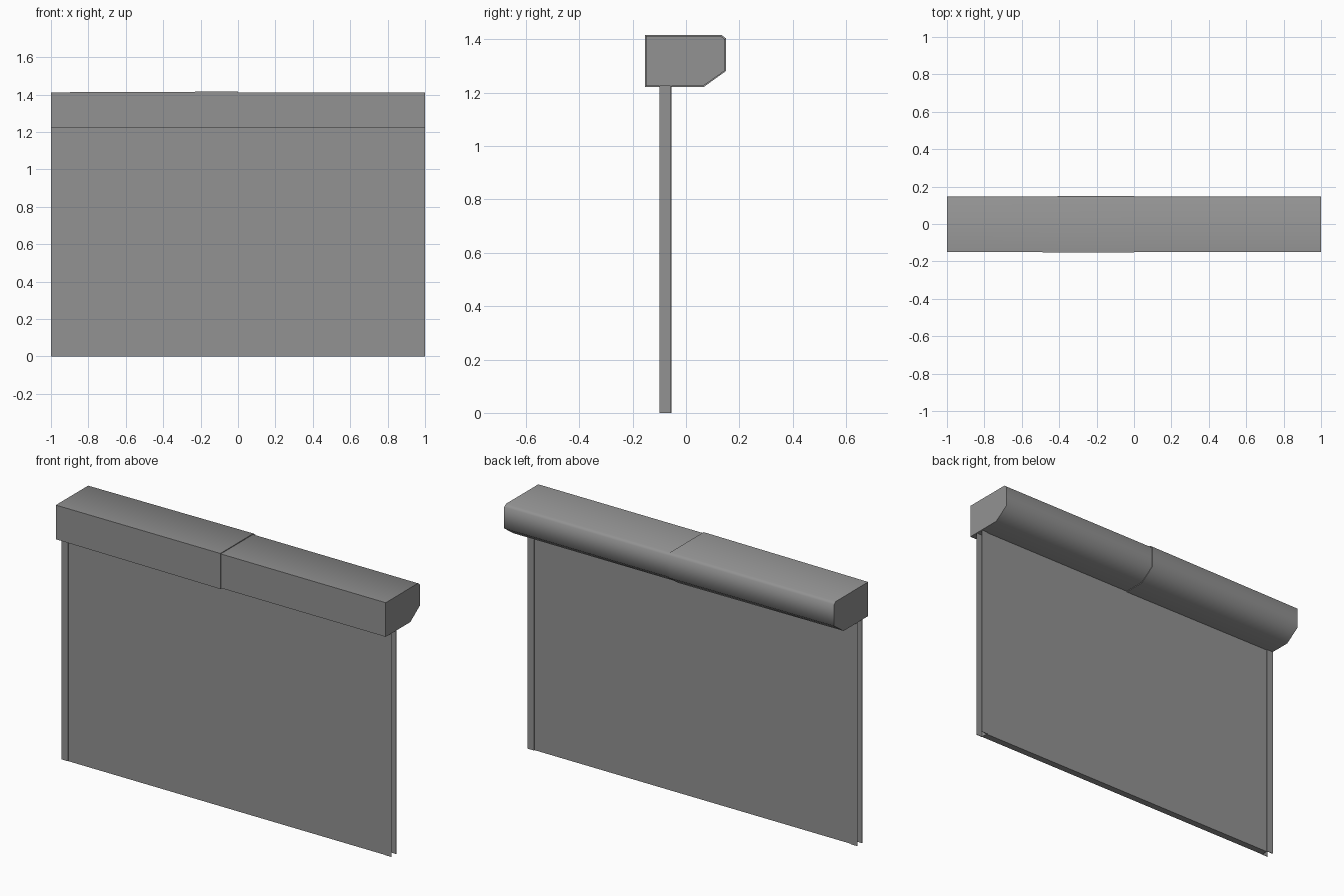
import bpy, bmesh, math

if "Cube" in bpy.data.objects:
    bpy.data.objects.remove(bpy.data.objects["Cube"])

grey = bpy.data.materials.new("shutter_grey")
grey.diffuse_color = (0.29, 0.29, 0.29, 1)
grey.use_nodes = True
grey.node_tree.nodes["Principled BSDF"].inputs["Base Color"].default_value = grey.diffuse_color


def finish(name, bm, smooth=False):
    bmesh.ops.recalc_face_normals(bm, faces=bm.faces[:])
    me = bpy.data.meshes.new(name)
    bm.to_mesh(me)
    bm.free()
    me.materials.append(grey)
    ob = bpy.data.objects.new(name, me)
    bpy.context.collection.objects.link(ob)
    if smooth:
        bpy.ops.object.select_all(action='DESELECT')
        ob.select_set(True)
        bpy.context.view_layer.objects.active = ob
        bpy.ops.object.shade_smooth_by_angle(angle=math.radians(60))
    return ob


def loft(name, rings, smooth=False):
    """Closed solid through two rings of 3D points."""
    bm = bmesh.new()
    a, b = [[bm.verts.new(p) for p in r] for r in rings]
    bm.faces.new(a)
    bm.faces.new(b)
    for i in range(len(a)):
        j = (i + 1) % len(a)
        bm.faces.new((a[i], a[j], b[j], b[i]))
    return finish(name, bm, smooth)


# Housing cross-section (y, z), chamfered towards the back
profile = [(-0.149, 1.225), (0.064, 1.225), (0.146, 1.283),
           (0.146, 1.400), (0.130, 1.412), (-0.149, 1.412)]


def section(x, grow):
    cy, cz = -0.0015, 1.3185
    ky, kz = 1 + grow / 0.1475, 1 + grow / 0.0935
    return [(x, cy + (y - cy) * ky, cz + (z - cz) * kz) for y, z in profile]


# Housing: straight right half, left half flaring slightly to the centre seam
loft("housing_right", [section(0, 0), section(1, 0)], True)
loft("housing_left", [section(-1, 0), section(0, 0.004)], True)

# Guide rails: U channels opening outwards
T = 0.003
Y0, Y1, XI, XO = -0.10, -0.055, 0.96, 1.0
channel = [(XI, Y0), (XO, Y0), (XO, Y0 + T), (XI + T, Y0 + T),
           (XI + T, Y1 - T), (XO, Y1 - T), (XO, Y1), (XI, Y1)]
for side, s in (("left", -1), ("right", 1)):
    loft("guide_rail_" + side,
         [[(s * x, y, z) for x, y in channel] for z in (0, 1.23)])

# Shutter curtain between the rails
slab = [(-XI, -0.098), (XI, -0.098), (XI, -0.060), (-XI, -0.060)]
loft("curtain", [[(x, y, z) for x, y in slab] for z in (0, 1.23)])
